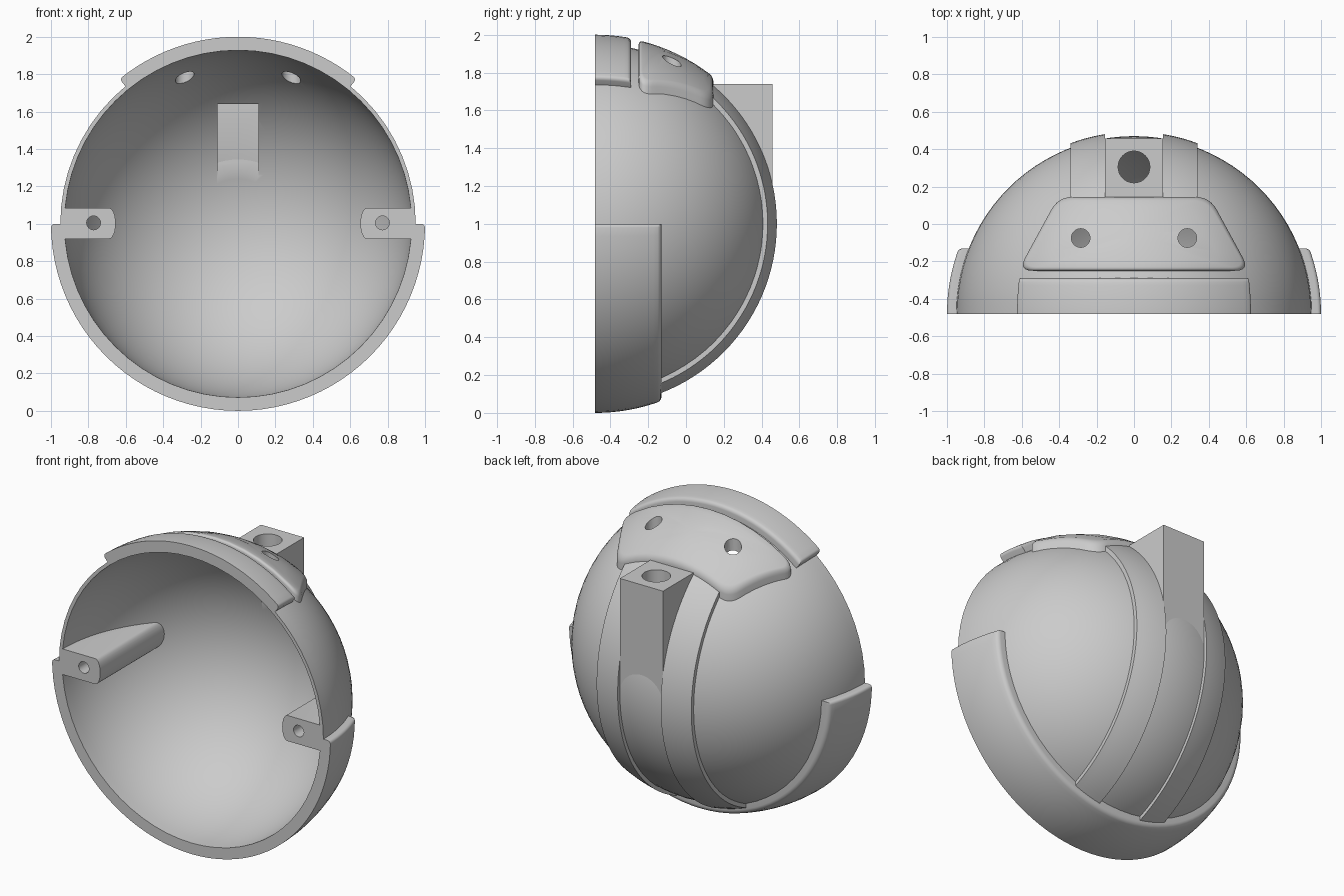
import bpy, bmesh
from math import sin, cos, pi, sqrt, radians
from mathutils import Vector, Matrix

if "Cube" in bpy.data.objects:
    bpy.data.objects.remove(bpy.data.objects["Cube"], do_unlink=True)

CENTRE = Vector((0, -0.48, 1.0))   # centre of the hemisphere
INNER, OUTER, SEAT = 0.928, 0.95, 0.938

grey = bpy.data.materials.new("plain_grey")
grey.use_nodes = True
colour = (0.6, 0.6, 0.6, 1)
grey.diffuse_color = colour
grey.node_tree.nodes["Principled BSDF"].inputs["Base Color"].default_value = colour


def finish(bm, name):
    bmesh.ops.remove_doubles(bm, verts=bm.verts, dist=1e-5)
    bmesh.ops.recalc_face_normals(bm, faces=bm.faces)
    mesh = bpy.data.meshes.new(name)
    bm.to_mesh(mesh)
    bm.free()
    mesh.materials.append(grey)
    ob = bpy.data.objects.new(name, mesh)
    bpy.context.collection.objects.link(ob)
    return ob


def smooth(ob, angle=35):
    bpy.ops.object.select_all(action='DESELECT')
    ob.select_set(True)
    bpy.context.view_layer.objects.active = ob
    bpy.ops.object.shade_smooth_by_angle(angle=radians(angle))


def box(name, lo, hi):
    lo, hi = Vector(lo), Vector(hi)
    bm = bmesh.new()
    bmesh.ops.create_cube(bm, size=1, matrix=Matrix.Translation((lo + hi) / 2)
                          @ Matrix.Diagonal((*(hi - lo), 1)))
    return finish(bm, name)


def rod(name, centre, radius, depth, rot=Matrix()):
    bm = bmesh.new()
    bmesh.ops.create_cone(bm, cap_ends=True, segments=32, radius1=radius, radius2=radius,
                          depth=depth, matrix=Matrix.Translation(centre) @ rot)
    return finish(bm, name)


def ball(name, radius):
    bm = bmesh.new()
    bmesh.ops.create_uvsphere(bm, u_segments=64, v_segments=32, radius=radius,
                              matrix=Matrix.Translation(CENTRE))
    return finish(bm, name)


def carve(ob, cutters):
    """Apply (operation, cutter) pairs to an object."""
    for op, cutter in cutters:
        cutter.hide_render = True
        mod = ob.modifiers.new("cut", 'BOOLEAN')
        mod.operation, mod.object, mod.solver = op, cutter, 'EXACT'
    graph = bpy.context.evaluated_depsgraph_get()
    graph.update()
    mesh = bpy.data.meshes.new_from_object(ob.evaluated_get(graph))
    ob.modifiers.clear()
    ob.data = mesh


def fillet(d, f):
    """Height lost at distance d from a rounded edge."""
    return f - sqrt(max(f * f - (f - d) ** 2, 0)) if d < f else 0


def stations(a, b, n, f):
    steps = [a + (b - a) * i / n for i in range(n + 1)]
    edge = [f * k for k in (0.08, 0.3, 0.6, 1)] if f else []
    return sorted(steps + [a + e for e in edge] + [b - e for e in edge])


def band(name, radius, along, angles, f, about_y, counts):
    """Raised strip on the sphere, bounded by two planes and two angles."""
    bm = bmesh.new()
    a0, a1 = map(radians, angles)
    us = stations(*along, counts[0], f)
    vs = stations(a0, a1, counts[1], f)

    def point(u, v, r):
        rho = sqrt(r * r - u * u)
        p = (rho * cos(v), u, rho * sin(v)) if about_y else (u, rho * cos(v), rho * sin(v))
        return bm.verts.new(CENTRE + Vector(p))

    grid = []
    for u in us:
        grid.append([point(u, v, radius - fillet(min(along[1] - u, v - a0, a1 - v), f))
                     for v in vs])
    for g, h in zip(grid, grid[1:]):
        for j in range(len(vs) - 1):
            bm.faces.new((g[j], g[j + 1], h[j + 1], h[j]))
    # side walls down into the dome
    nu, nv = len(us), len(vs)
    loop = ([(0, j) for j in range(nv)] + [(i, nv - 1) for i in range(1, nu)]
            + [(nu - 1, j) for j in range(nv - 2, -1, -1)] + [(i, 0) for i in range(nu - 2, 0, -1)])
    foot = [point(us[i], vs[j], SEAT) for i, j in loop]
    for k in range(len(loop)):
        n = (k + 1) % len(loop)
        (i, j), (p, q) = loop[k], loop[n]
        bm.faces.new((grid[i][j], grid[p][q], foot[n], foot[k]))
    ob = finish(bm, name)
    smooth(ob)
    return ob


# Dome shell: inner and outer arcs revolved about the y axis
bm = bmesh.new()
arc = [i * pi / 2 / 24 for i in range(25)]
pts = [(OUTER * sin(t), OUTER * cos(t)) for t in arc]
pts += [(INNER * sin(t), INNER * cos(t)) for t in reversed(arc)]
verts = [bm.verts.new(CENTRE + Vector((x, y, 0))) for x, y in pts]
edges = [bm.edges.new(e) for e in zip(verts, verts[1:])]
bmesh.ops.spin(bm, geom=verts + edges, cent=CENTRE, axis=(0, 1, 0), angle=2 * pi, steps=64)
dome = finish(bm, "dome_shell")

# Raised bands
band("lower_rim_band", 1.0, (0, 0.35), (180, 360), 0.02, True, (8, 48))
band("top_rim_pad", 1.0, (0, 0.19), (50.7, 129.3), 0.02, True, (5, 24))
for side, span in (("left", (0.155, 0.34)), ("right", (-0.34, -0.155))):
    band(side + "_back_strip", 0.973, span, (-69, 52), 0, False, (5, 40))

# Crown pad: rounded trapezoid projected down onto the sphere
corners = [Vector(c) for c in ((0.62, -0.25), (0.405, 0.145), (-0.405, 0.145), (-0.62, -0.25))]
outline = []
for k, c in enumerate(corners):
    before, after = corners[k - 1], corners[(k + 1) % 4]
    a = c + (before - c).normalized() * 0.08
    b = c + (after - c).normalized() * 0.08
    outline += [a * (1 - t) ** 2 + c * 2 * t * (1 - t) + b * t * t for t in [i / 6 for i in range(7)]]
    end = after + (c - after).normalized() * 0.08
    outline += [b.lerp(end, i / 10) for i in range(1, 10)]
mid = Vector((0, -0.05))
top, f = 0.997, 0.02
rings = [(s, s, SEAT) for s in (0.25, 0.5, 0.75, 1)]
rings += [(1 - d / 0.55, 1 - d / 0.2, top - fillet(d, f)) for d in [f * k for k in (0, 0.08, 0.3, 0.6, 1)]]
rings += [(s, s, top) for s in (0.75, 0.5, 0.25)]
bm = bmesh.new()


def on_sphere(x, y, r):
    return bm.verts.new((x, y, CENTRE.z + sqrt(r * r - x * x - (y - CENTRE.y) ** 2)))


loops = [[on_sphere((p.x - mid.x) * sx + mid.x, (p.y - mid.y) * sy + mid.y, r) for p in outline]
         for sx, sy, r in rings]
count = len(outline)
for g, h in zip(loops, loops[1:]):
    for j in range(count):
        n = (j + 1) % count
        bm.faces.new((g[j], g[n], h[n], h[j]))
for loop, r in ((loops[0], SEAT), (loops[-1], top)):
    hub = on_sphere(mid.x, mid.y, r)
    for j in range(count):
        bm.faces.new((loop[j], loop[(j + 1) % count], hub))
pad = finish(bm, "crown_pad")

# Back mount block with a socket open to the inside
mount = box("back_mount_block", (-0.155, -0.02, 1.05), (0.155, 0.457, 1.74))
pocket = box("pocket_cutter", (-0.11, -0.1, 1.1), (0.11, 0.405, 1.64))
socket = rod("socket_cutter", (0, 0.305, 1.7), 0.085, 0.3)
core = ball("core_cutter", SEAT)
holes = [rod("hole_cutter", (x, -0.075, 1.8), 0.05, 0.6) for x in (-0.285, 0.285)]
cutters = [pocket, socket, core] + holes
D = 'DIFFERENCE'
carve(mount, [(D, core), (D, pocket), (D, socket)])
carve(dome, [(D, pocket), (D, socket)] + [(D, h) for h in holes])
carve(pad, [(D, h) for h in holes])
for ob in (mount, dome, pad):
    smooth(ob)

# Side screw lugs: round-nosed bars trimmed to the inside of the dome
for side, s in (("left", 1), ("right", -1)):
    bm = bmesh.new()
    half = 0.083
    nose = [(0.69 - 0.036 * cos(t), half * sin(t)) for t in [-pi / 2 + pi * i / 12 for i in range(13)]]
    prof = nose + [(1.0, half), (1.0, -half)]
    face = bm.faces.new([bm.verts.new((s * x, CENTRE.y, 1.002 + z)) for x, z in prof])
    grown = bmesh.ops.extrude_face_region(bm, geom=[face])["geom"]
    bmesh.ops.translate(bm, vec=(0, 0.75, 0), verts=[v for v in grown if isinstance(v, bmesh.types.BMVert)])
    lug = finish(bm, side + "_screw_lug")
    bore = rod("bore_cutter", (s * 0.772, -0.2, 1.005), 0.037, 1.4, Matrix.Rotation(pi / 2, 4, 'X'))
    cutters.append(bore)
    carve(lug, [('INTERSECT', core), (D, bore)])
    smooth(lug)

for c in cutters:
    bpy.data.objects.remove(c, do_unlink=True)
